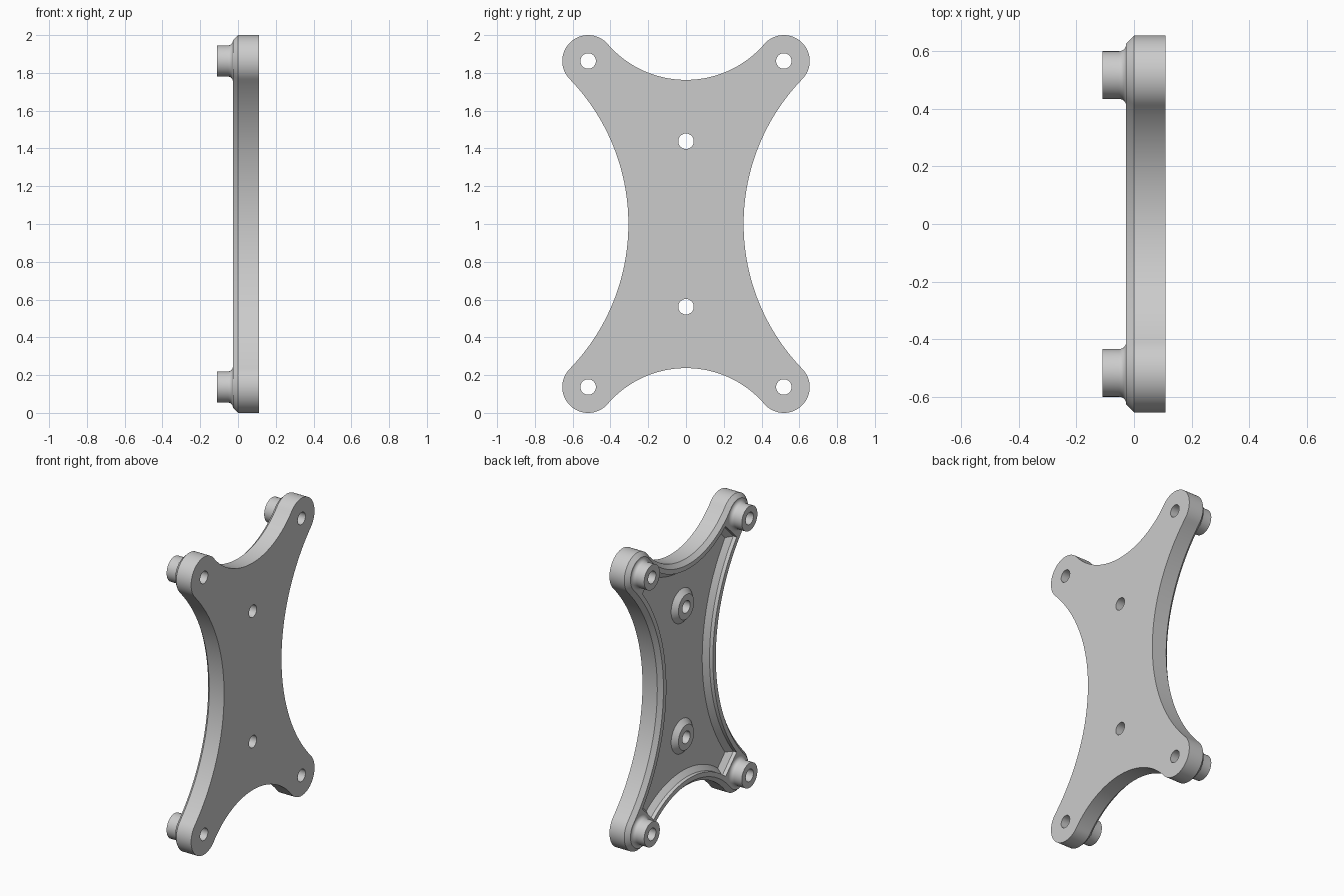
import bpy, bmesh
from math import sin, cos, pi, atan2, asin

cube = bpy.data.objects.get("Cube")
if cube:
    bpy.data.objects.remove(cube)

# Main dimensions
EAR_Y, EAR_Z, EAR_R = 0.518, 0.863, 0.137
WAIST_Y, WAIST_Z = 0.305, 0.763
FACE, RIM, TIP, FLOOR = 0.11, -0.027, -0.11, 0.03
CHAMFER, WALL, END_WALL, SLOPE = 0.027, 0.058, 0.112, 0.032
HOLE_R, BOSS_R, CENTRE_Z = 0.041, 0.083, 0.438
MID = 1.0

grey = bpy.data.materials.new("plain_grey")
grey.use_nodes = True
grey.diffuse_color = (0.6, 0.6, 0.6, 1)
grey.node_tree.nodes["Principled BSDF"].inputs["Base Color"].default_value = (0.6, 0.6, 0.6, 1)


def arc(cy, cz, r, a, b, n=40):
    return [(cy + r * cos(a + (b - a) * i / n), cz + r * sin(a + (b - a) * i / n))
            for i in range(n + 1)]


def tangent_radius(gap, along, across):
    # Radius of a waist arc that touches the ear circle
    return (across ** 2 + gap ** 2 - EAR_R ** 2) / (2 * (EAR_R + gap))


RT = tangent_radius(EAR_Z - WAIST_Z, EAR_Z, EAR_Y)
RS = tangent_radius(EAR_Y - WAIST_Y, EAR_Y, EAR_Z)
CT, CS = WAIST_Z + RT, WAIST_Y + RS


def mirrored(quarter):
    half = quarter + [(y, -z) for y, z in quarter[-2::-1]]
    return half + [(-y, z) for y, z in half[-2:0:-1]]


def outline(inset):
    """Four-eared outline, moved inward."""
    a = atan2(EAR_Z - CT, EAR_Y)
    b = atan2(EAR_Z, EAR_Y - CS)
    ear = arc(EAR_Y, EAR_Z, EAR_R - inset, a + pi, b - pi)
    return mirrored(arc(0, CT, RT + inset, -pi / 2, a) + ear[1:-1]
                    + arc(CS, 0, RS + inset, b, pi))


def recess(inset, end):
    """Waist arcs closed by a straight diagonal wall before each ear."""
    s = EAR_Y + EAR_Z - end * 2 ** 0.5
    rt, rs = RT + inset, RS + inset
    a = asin((s - CT) / (rt * 2 ** 0.5)) - pi / 4
    b = pi - asin((s - CS) / (rs * 2 ** 0.5)) - pi / 4
    return mirrored(arc(0, CT, rt, -pi / 2, a) + arc(CS, 0, rs, b, pi))


def loft(name, rings):
    """Solid through (x, points) rings, capped at both ends."""
    bm = bmesh.new()
    loops = [[bm.verts.new((x, y, z + MID)) for y, z in pts] for x, pts in rings]
    for p, q in zip(loops, loops[1:]):
        for i in range(len(p)):
            j = (i + 1) % len(p)
            bm.faces.new((p[i], p[j], q[j], q[i]))
    bm.faces.new(loops[0])
    bm.faces.new(loops[-1])
    bmesh.ops.recalc_face_normals(bm, faces=bm.faces)
    mesh = bpy.data.meshes.new(name)
    bm.to_mesh(mesh)
    bm.free()
    mesh.materials.append(grey)
    ob = bpy.data.objects.new(name, mesh)
    bpy.context.collection.objects.link(ob)
    return ob


def turned(name, y, z, profile, n=48):
    return loft(name, [(x, arc(y, z, r, 0, 2 * pi, n)[:-1]) for x, r in profile])


def combine(target, tool, operation):
    mod = target.modifiers.new(operation.lower(), "BOOLEAN")
    mod.operation, mod.object, mod.solver = operation, tool, "EXACT"
    bpy.context.view_layer.objects.active = target
    bpy.ops.object.modifier_apply(modifier=mod.name)
    bpy.data.objects.remove(tool)


# Plate with a chamfered rim
plate = loft("bracket_plate", [(FACE, outline(0)), (RIM + CHAMFER, outline(0)),
                               (RIM, outline(CHAMFER))])

# Recess between the ears, sloped where it meets its floor
walls = recess(WALL, END_WALL)
foot = recess(WALL + SLOPE, END_WALL + SLOPE)
combine(plate, loft("pocket", [(FLOOR, foot), (FLOOR - SLOPE, walls), (RIM - 0.1, walls)]),
        "DIFFERENCE")

# Corner standoffs with a filleted foot
F = 0.025
fillet = [(RIM - F + F * cos(t), BOSS_R + F - F * sin(t))
          for t in [i * pi / 16 for i in range(9)]]
standoff = [(RIM + 0.03, BOSS_R + F)] + fillet + [(TIP, BOSS_R)]
corners = [(sy * EAR_Y, sz * EAR_Z) for sy in (1, -1) for sz in (1, -1)]
for y, z in corners:
    combine(plate, turned("standoff", y, z, standoff), "UNION")

# Tapered pads on the recess floor
centres = [(0, CENTRE_Z), (0, -CENTRE_Z)]
pad = [(FLOOR + 0.02, BOSS_R + SLOPE), (FLOOR, BOSS_R + SLOPE), (FLOOR - SLOPE, BOSS_R)]
for y, z in centres:
    combine(plate, turned("pad", y, z, pad), "UNION")

# Through holes
for y, z in corners + centres:
    combine(plate, turned("hole", y, z, [(0.2, HOLE_R), (-0.2, HOLE_R)], 32), "DIFFERENCE")

bpy.ops.object.select_all(action="DESELECT")
plate.select_set(True)
bpy.context.view_layer.objects.active = plate
bpy.ops.object.shade_smooth_by_angle(angle=pi / 6)
